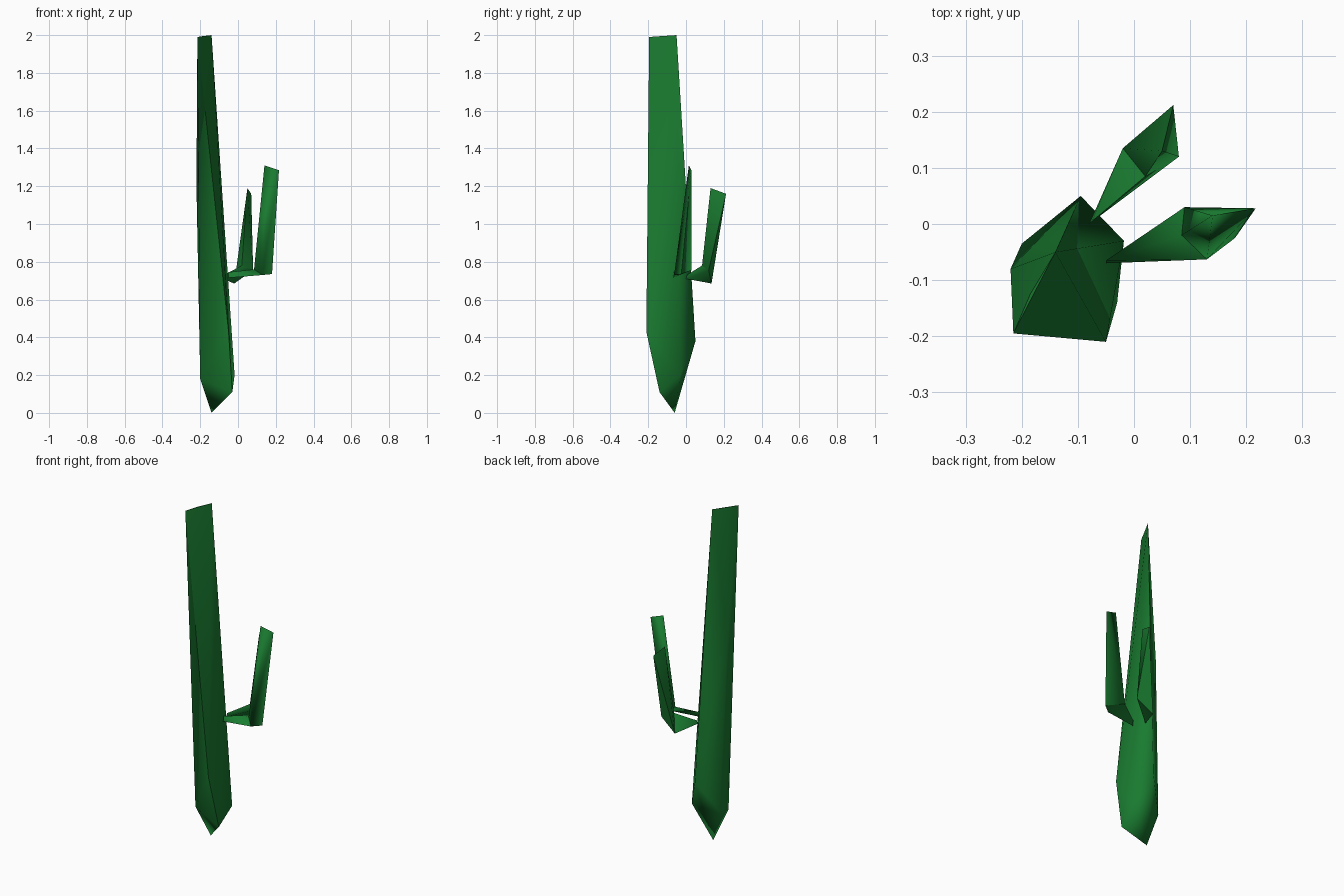
import bpy, bmesh, math

if "Cube" in bpy.data.objects:
    bpy.data.objects.remove(bpy.data.objects["Cube"])

green = bpy.data.materials.new("cactus_green")
green.diffuse_color = (0.01, 0.2, 0.03, 1)
green.use_nodes = True
green.node_tree.nodes["Principled BSDF"].inputs["Base Color"].default_value = green.diffuse_color


def hull_part(name, *groups):
    """One object made of a faceted convex solid per point group."""
    bm = bmesh.new()
    for pts in groups:
        verts = [bm.verts.new(p) for p in pts]
        res = bmesh.ops.convex_hull(bm, input=verts)
        loose = [v for v in verts if v.is_valid and not v.link_faces]
        bmesh.ops.delete(bm, geom=loose, context='VERTS')
    bmesh.ops.recalc_face_normals(bm, faces=bm.faces)
    me = bpy.data.meshes.new(name)
    bm.to_mesh(me)
    bm.free()
    me.materials.append(green)
    ob = bpy.data.objects.new(name, me)
    bpy.context.collection.objects.link(ob)
    bpy.ops.object.select_all(action='DESELECT')
    ob.select_set(True)
    bpy.context.view_layer.objects.active = ob
    bpy.ops.object.shade_smooth_by_angle(angle=math.radians(75))


def arm(name, root, elbow, tip):
    hull_part(name, root + elbow, elbow + tip)


# Trunk: pointed foot, wide lower body, thin wedge at the top
hull_part("trunk", [
    (-0.14, -0.06, 0.0),
    (-0.03, -0.14, 0.11), (-0.20, -0.12, 0.18), (-0.20, -0.035, 0.20),
    (-0.018, -0.03, 0.20), (-0.095, 0.05, 0.38), (-0.05, -0.21, 0.43),
    (-0.22, -0.08, 1.20),
    (-0.215, -0.195, 1.99), (-0.14, -0.05, 2.0), (-0.185, -0.125, 1.995),
])

# Right arm: thin root, triangular elbow, wedge tip
arm("right_arm",
    [(-0.05, -0.07, 0.715), (-0.05, -0.065, 0.745)],
    [(0.18, -0.025, 0.735), (0.13, -0.063, 0.73), (0.09, 0.03, 0.755),
     (0.085, -0.02, 0.76)],
    [(0.14, 0.015, 1.31), (0.217, 0.028, 1.285)])

# Back arm
arm("back_arm",
    [(-0.08, 0.0, 0.71), (-0.075, 0.005, 0.73)],
    [(-0.02, 0.135, 0.685), (0.08, 0.12, 0.755), (0.02, 0.085, 0.78)],
    [(0.05, 0.13, 1.19), (0.07, 0.212, 1.16)])
